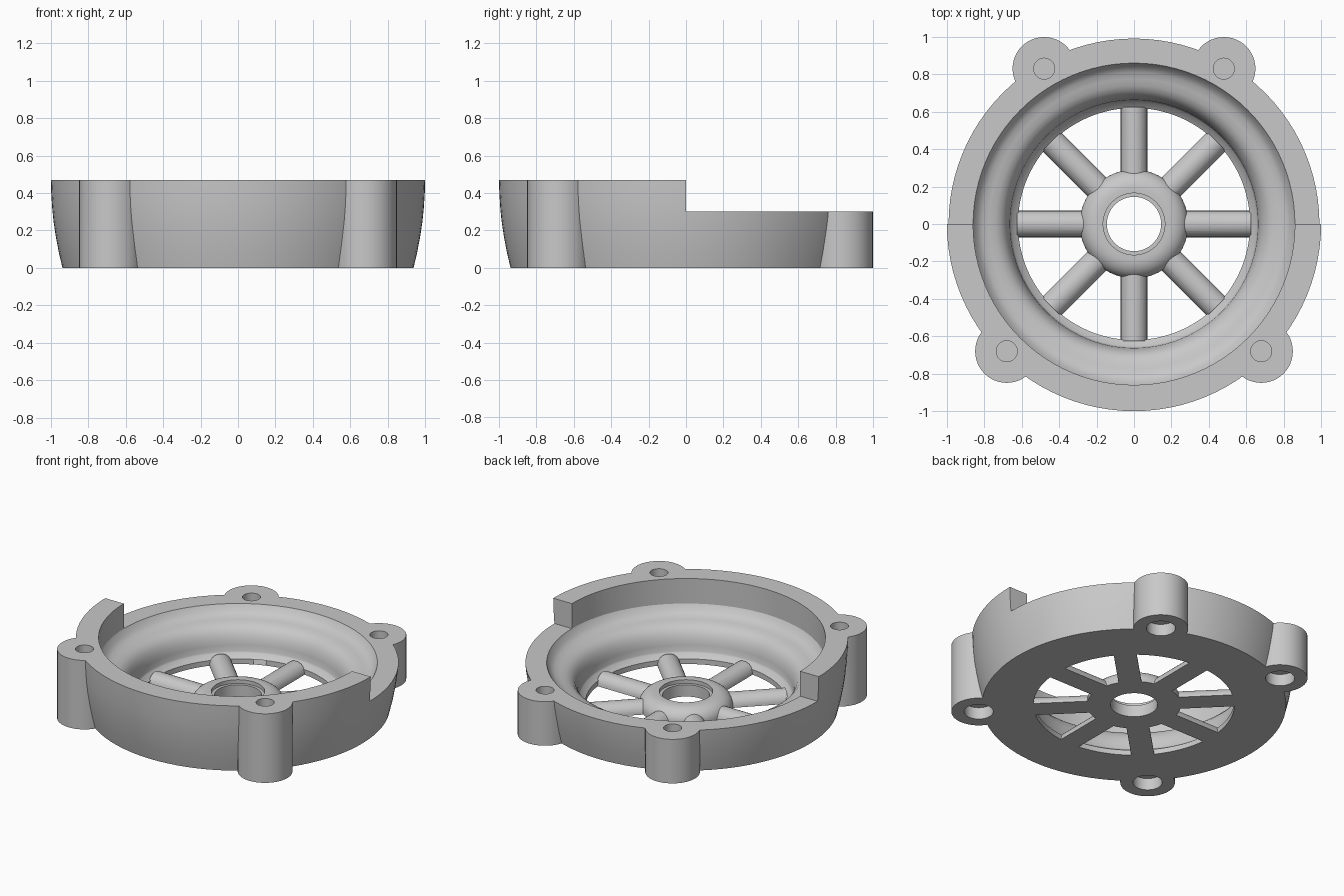
import bpy, bmesh, math
from mathutils import Matrix

if "Cube" in bpy.data.objects:
    bpy.data.objects.remove(bpy.data.objects["Cube"], do_unlink=True)

GREY = (0.58, 0.58, 0.58, 1)
grey = bpy.data.materials.new("plain_grey")
grey.use_nodes = True
grey.diffuse_color = GREY
grey.node_tree.nodes["Principled BSDF"].inputs["Base Color"].default_value = GREY


def make_object(name, bm):
    bmesh.ops.remove_doubles(bm, verts=bm.verts, dist=1e-5)
    bmesh.ops.recalc_face_normals(bm, faces=bm.faces)
    mesh = bpy.data.meshes.new(name)
    bm.to_mesh(mesh)
    bm.free()
    mesh.materials.append(grey)
    obj = bpy.data.objects.new(name, mesh)
    bpy.context.collection.objects.link(obj)
    return obj


def revolve(name, profile, steps=96):
    """Spin a closed (radius, height) outline around z."""
    bm = bmesh.new()
    verts = [bm.verts.new((r, 0, z)) for r, z in profile]
    edges = [bm.edges.new((verts[i - 1], verts[i])) for i in range(len(verts))
             if profile[i - 1][0] + profile[i][0] > 0]
    bmesh.ops.spin(bm, geom=verts + edges, cent=(0, 0, 0), axis=(0, 0, 1),
                   angle=math.tau, steps=steps, use_merge=False)
    return make_object(name, bm)


def cylinder(name, x, y, radius, bottom, top):
    bm = bmesh.new()
    bmesh.ops.create_cone(bm, cap_ends=True, segments=48, radius1=radius, radius2=radius,
                          depth=top - bottom,
                          matrix=Matrix.Translation((x, y, (bottom + top) / 2)))
    return make_object(name, bm)


def boolean(target, tool, operation):
    mod = target.modifiers.new(operation.lower(), 'BOOLEAN')
    mod.operation, mod.object, mod.solver = operation, tool, 'EXACT'
    bpy.context.view_layer.objects.active = target
    bpy.ops.object.modifier_apply(modifier=mod.name)
    bpy.data.objects.remove(tool, do_unlink=True)


def smooth(obj):
    bpy.ops.object.select_all(action='DESELECT')
    obj.select_set(True)
    bpy.context.view_layer.objects.active = obj
    bpy.ops.object.shade_smooth_by_angle(angle=math.radians(30))


HIGH, LOW = 0.47, 0.30

# Housing: bulged solid disc
housing = revolve("housing", [(0, 0), (0.938, 0), (0.957, 0.08), (0.974, 0.17), (0.986, 0.25),
                              (0.993, 0.32), (0.998, 0.4), (1.0, HIGH), (0, HIGH)])

# Screw lugs, mirrored left and right
lugs = [(s * x, y, top) for s in (-1, 1) for x, y, top in ((0.68, -0.68, HIGH), (0.48, 0.83, LOW))]
for x, y, top in lugs:
    boolean(housing, cylinder("lug", x, y, 0.169, 0, HIGH), 'UNION')

# Bowl with a rolled wall, narrow sloped ledge and round opening
bowl = revolve("bowl_cutter", [(0, -0.1), (0.62, -0.1), (0.62, 0.035), (0.655, 0.06), (0.66, 0.07),
                               (0.663, 0.11), (0.672, 0.15), (0.688, 0.185), (0.71, 0.21),
                               (0.74, 0.226), (0.775, 0.234), (0.81, 0.243), (0.838, 0.262),
                               (0.86, LOW), (0.86, 0.6), (0, 0.6)])
boolean(housing, bowl, 'DIFFERENCE')

# Lower the rear half of the rim
bm = bmesh.new()
bmesh.ops.create_cube(bm, size=1, matrix=Matrix.Translation((0, 1, LOW + 0.5))
                      @ Matrix.Diagonal((3, 2, 1, 1)))
boolean(housing, make_object("rear_cutter", bm), 'DIFFERENCE')

# Screw holes above, wider recesses below
for x, y, top in lugs:
    boolean(housing, cylinder("hole", x, y, 0.056, top - 0.15, top + 0.1), 'DIFFERENCE')
    boolean(housing, cylinder("recess", x, y, 0.09, -0.1, 0.08), 'DIFFERENCE')
smooth(housing)

# Hub: rounded ring with a stepped bore
arc = [math.radians(a) for a in range(0, 91, 10)]
hub = revolve("spoked_hub", [(0.145, 0), (0.29, 0)]
              + [(0.19 + 0.1 * math.cos(a), 0.02 + 0.085 * math.sin(a)) for a in arc]
              + [(0.165, 0.105), (0.165, 0.08), (0.145, 0.08)])


# Spokes: round-topped bars with a flat underside
def spoke(angle):
    bm = bmesh.new()
    outline = [(0.071 * math.cos(math.radians(a)), 0.071 * math.sin(math.radians(a)))
               for a in range(0, 181, 12)]
    face = bm.faces.new([bm.verts.new((0.22, y, z)) for y, z in outline])
    ext = bmesh.ops.extrude_face_region(bm, geom=[face])
    moved = [v for v in ext["geom"] if isinstance(v, bmesh.types.BMVert)]
    bmesh.ops.translate(bm, verts=moved, vec=(0.405, 0, 0))
    bmesh.ops.rotate(bm, verts=bm.verts, cent=(0, 0, 0), matrix=Matrix.Rotation(angle, 3, 'Z'))
    return make_object("spoke", bm)


for i in range(8):
    boolean(hub, spoke(i * math.tau / 8), 'UNION')
smooth(hub)
